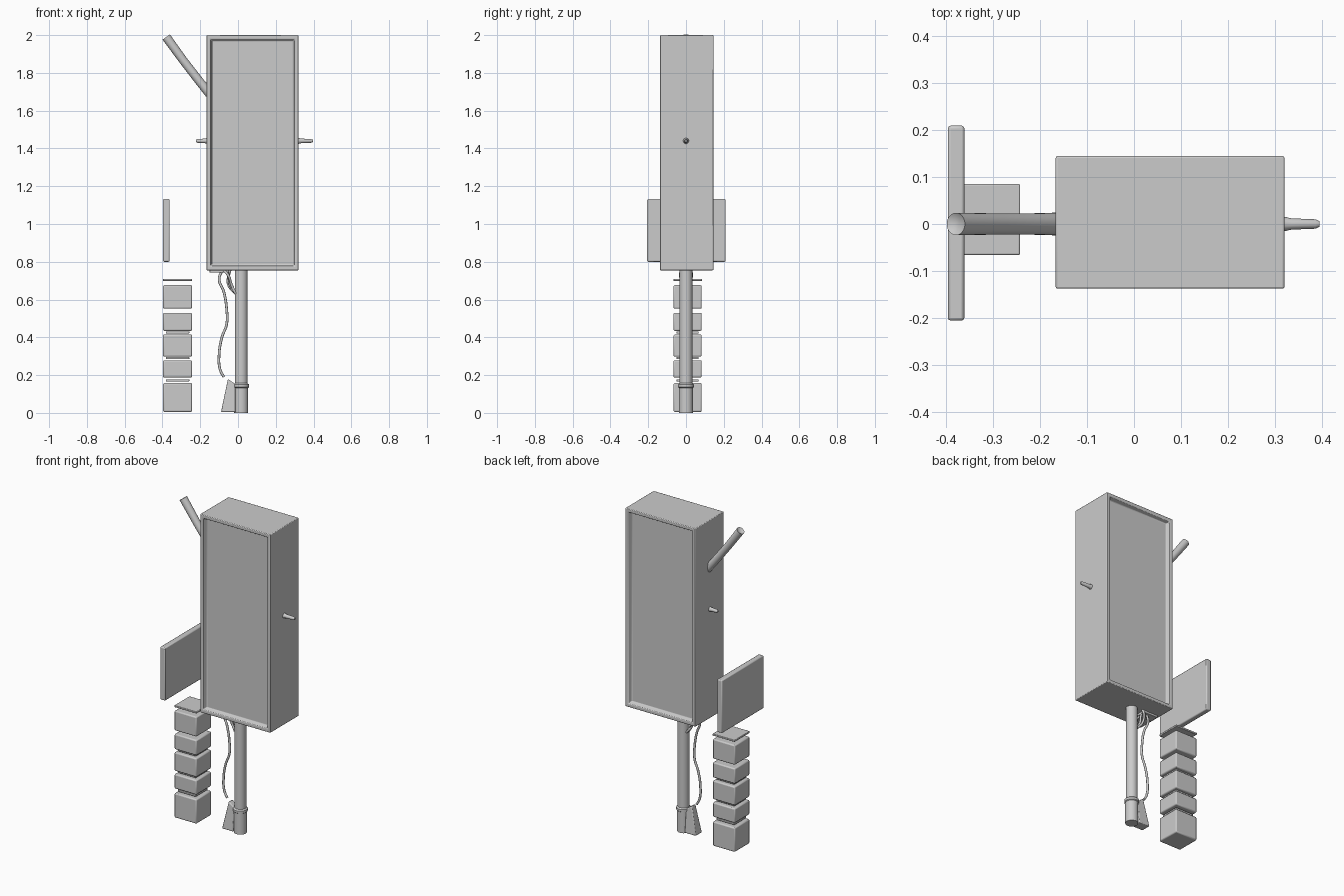
import bpy, bmesh, math
from mathutils import Vector

if "Cube" in bpy.data.objects:
    bpy.data.objects.remove(bpy.data.objects["Cube"])


def finish(name, bm, bevel=0.0, segments=2):
    bmesh.ops.recalc_face_normals(bm, faces=bm.faces)
    mesh = bpy.data.meshes.new(name)
    bm.to_mesh(mesh)
    bm.free()
    obj = bpy.data.objects.new(name, mesh)
    bpy.context.collection.objects.link(obj)
    if bevel:
        mod = obj.modifiers.new("bevel", 'BEVEL')
        mod.width, mod.segments, mod.limit_method = bevel, segments, 'ANGLE'
    bpy.ops.object.select_all(action='DESELECT')
    obj.select_set(True)
    bpy.context.view_layer.objects.active = obj
    bpy.ops.object.shade_smooth_by_angle(angle=math.radians(40))
    return obj


def box_bm(x, y, z):
    bm = bmesh.new()
    bmesh.ops.create_cube(bm, size=1)
    for v in bm.verts:
        v.co = Vector((r[0] if c < 0 else r[1]) for c, r in zip(v.co, (x, y, z)))
    return bm


def box(name, x, y, z, bevel=0.004):
    return finish(name, box_bm(x, y, z), bevel)


def rod(name, axis_points, radii, sides=24):
    """Round rod skinned through points in the y=const planes."""
    pts = [Vector(p) for p in axis_points]
    bm = bmesh.new()
    rings = []
    for i, (p, r) in enumerate(zip(pts, radii)):
        t = (pts[-1] - pts[0]).normalized()
        if 0 < i < len(pts) - 1 and (pts[i + 1] - pts[i - 1]).length > 1e-6:
            t = (pts[i + 1] - pts[i - 1]).normalized()
        u = Vector((0, 1, 0))
        w = t.cross(u).normalized()
        rings.append([bm.verts.new(p + r * (math.cos(a) * u + math.sin(a) * w))
                      for a in (2 * math.pi * k / sides for k in range(sides))])
    for a, b in zip(rings, rings[1:]):
        for k in range(sides):
            bm.faces.new((a[k], a[(k + 1) % sides], b[(k + 1) % sides], b[k]))
    bm.faces.new(rings[0])
    bm.faces.new(rings[-1])
    return finish(name, bm)


def cable(name, points, radius):
    curve = bpy.data.curves.new(name, 'CURVE')
    curve.dimensions = '3D'
    curve.bevel_depth, curve.bevel_resolution = radius, 3
    curve.resolution_u, curve.use_fill_caps = 8, True
    sp = curve.splines.new('BEZIER')
    sp.bezier_points.add(len(points) - 1)
    for bp, p in zip(sp.bezier_points, points):
        bp.co = p
        bp.handle_left_type = bp.handle_right_type = 'AUTO'
    obj = bpy.data.objects.new(name, curve)
    bpy.context.collection.objects.link(obj)
    return obj


# Cabinet with a recessed panel on front and back
bm = box_bm((-0.167, 0.321), (-0.138, 0.145), (0.755, 2.0))
bm.normal_update()
for sign in (-1, 1):
    face = max(bm.faces, key=lambda f: f.normal.y * sign + f.calc_area() * 0.01)
    bmesh.ops.inset_region(bm, faces=[face], thickness=0.03)
    bmesh.ops.inset_region(bm, faces=[face], thickness=0.012)
    for v in face.verts:
        v.co.y -= sign * 0.025
    bm.normal_update()
finish("cabinet", bm, 0.004)

# Side pegs
for name, x0, x1 in (("peg_right", 0.31, 0.396), ("peg_left", -0.155, -0.222)):
    d = x1 - x0
    rod(name, [(x0, 0, 1.44), (x0 + d * .3, 0, 1.44), (x0 + d * .9, 0, 1.44), (x1, 0, 1.44)],
        [0.018, 0.012, 0.01, 0.006], 16)

# Angled arm with a dished tip
rod("angled_arm", [(-0.15, 0, 1.69), (-0.20, 0, 1.75), (-0.29, 0, 1.866), (-0.38, 0, 1.99),
                   (-0.376, 0, 1.984)], [0.025, 0.023, 0.0225, 0.024, 0.012])

# Pole and base collar
X = 0.017
rod("pole", [(X, 0, 0.01), (X, 0, 0.77)], [0.034, 0.034], 32)
rod("base_collar", [(X, 0, 0), (X, 0, 0.132), (X, 0, 0.136), (X, 0, 0.15), (X, 0, 0.157)],
    [0.037, 0.037, 0.042, 0.042, 0.034], 32)

# Tapered connector beside the pole foot
bm = box_bm((-0.09, -0.012), (-0.032, 0.032), (0.005, 0.18))
for v in bm.verts:
    if v.co.z > 0.1:
        v.co.y *= 0.6
        if v.co.x < -0.05:
            v.co.x = -0.053
        else:
            v.co.z = 0.15
finish("foot_connector", bm, 0.005)

# Hanging cable and short wires under the cabinet
cable("hanging_cable", [(-0.08, 0.01, 0.76), (-0.10, 0.005, 0.71), (-0.075, 0, 0.64), (-0.06, 0, 0.55),
                        (-0.06, 0, 0.47), (-0.085, 0, 0.40), (-0.10, 0, 0.31), (-0.095, 0, 0.23),
                        (-0.075, 0, 0.19)], 0.007)
for i, y in enumerate((-0.025, 0.0, 0.025)):
    cable(f"short_wire_{i + 1}", [(-0.08 + 0.02 * i, y, 0.76), (-0.05, y * 1.2, 0.725),
                                  (-0.035 - 0.008 * i, y * .6, 0.68), (-0.012, y * .5, 0.63)], 0.007)
box("cable_gland", (-0.15, -0.05), (-0.03, 0.03), (0.742, 0.76), 0.003)

# Detached side panel
box("side_panel", (-0.397, -0.362), (-0.206, 0.21), (0.80, 1.132), 0.006)

# Stack of separate blocks with thin lips and a lid
SX, SY = (-0.397, -0.243), (-0.066, 0.083)
for i, (z0, z1) in enumerate(((0.005, 0.158), (0.187, 0.278), (0.298, 0.415), (0.434, 0.53), (0.552, 0.676))):
    box(f"stack_block_{i + 1}", SX, SY, (z0, z1), 0.007)
for i, z in enumerate((0.166, 0.284, 0.42)):
    box(f"stack_spacer_{i + 1}", (-0.382, -0.258), (-0.05, 0.066), (z, z + 0.012), 0.002)
box("stack_lid", SX, (-0.066, 0.085), (0.698, 0.71), 0.003)
